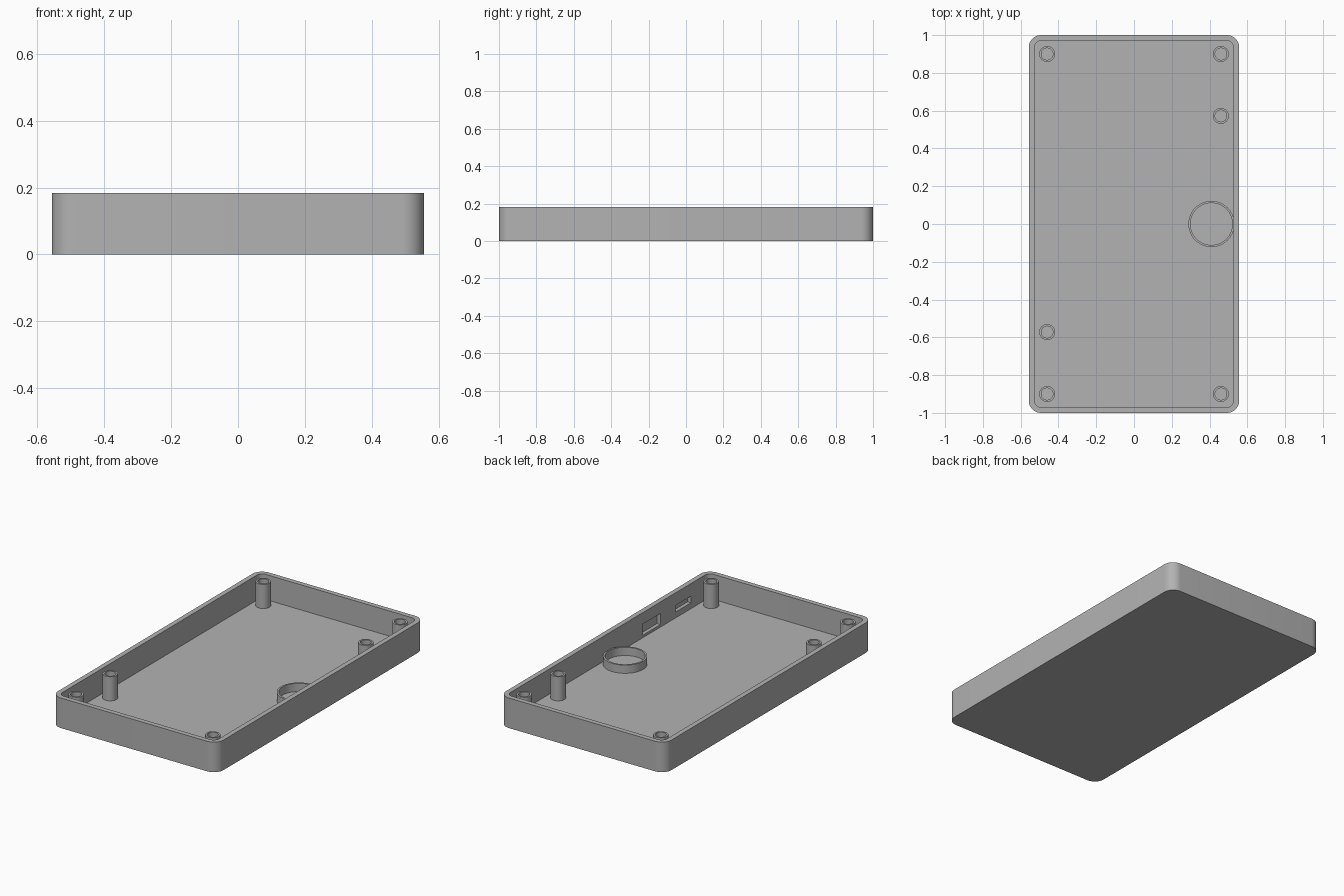
import bpy
import bmesh
from math import cos, sin, pi

cube = bpy.data.objects.get("Cube")
if cube:
    bpy.data.objects.remove(cube, do_unlink=True)

grey = bpy.data.materials.new("light grey plastic")
grey.use_nodes = True
GREY = (0.45, 0.45, 0.45, 1)
grey.diffuse_color = GREY
grey.node_tree.nodes["Principled BSDF"].inputs["Base Color"].default_value = GREY

HALF_X, HALF_Y, HEIGHT = 0.557, 1.0, 0.183
WALL, FLOOR = 0.03, 0.03
CORNER = 0.065


def finish(name, bm):
    bmesh.ops.recalc_face_normals(bm, faces=bm.faces)
    mesh = bpy.data.meshes.new(name)
    bm.to_mesh(mesh)
    bm.free()
    mesh.materials.append(grey)
    obj = bpy.data.objects.new(name, mesh)
    bpy.context.collection.objects.link(obj)
    return obj


def select(obj):
    bpy.ops.object.select_all(action='DESELECT')
    obj.select_set(True)
    bpy.context.view_layer.objects.active = obj


def smooth(obj):
    select(obj)
    bpy.ops.object.shade_smooth_by_angle(angle=pi / 6)


def rounded_block(name, hx, hy, r, z0, z1, steps=10):
    """Upright block with rounded vertical corners."""
    bm = bmesh.new()
    ring = []
    for q, (sx, sy) in enumerate([(1, 1), (-1, 1), (-1, -1), (1, -1)]):
        for i in range(steps + 1):
            a = (q + i / steps) * pi / 2
            ring.append(bm.verts.new((sx * (hx - r) + r * cos(a),
                                      sy * (hy - r) + r * sin(a), z0)))
    face = bm.faces.new(ring)
    up = bmesh.ops.extrude_face_region(bm, geom=[face])["geom"]
    for v in up:
        if isinstance(v, bmesh.types.BMVert):
            v.co.z = z1
    return finish(name, bm)


def box(name, x, y, z):
    """Box from three (low, high) ranges."""
    bm = bmesh.new()
    bmesh.ops.create_cube(bm, size=1)
    for v in bm.verts:
        v.co = [lo + (c + 0.5) * (hi - lo) for c, (lo, hi) in zip(v.co, (x, y, z))]
    return finish(name, bm)


def tube(name, x, y, r_out, r_in, z0, z1, sides):
    """Hollow upright cylinder."""
    bm = bmesh.new()
    section = [(r_out, z0), (r_out, z1), (r_in, z1), (r_in, z0)]
    rings = [[bm.verts.new((x + r * cos(2 * pi * i / sides),
                            y + r * sin(2 * pi * i / sides), z))
              for i in range(sides)] for r, z in section]
    for a, b in zip(rings, rings[1:] + rings[:1]):
        for i in range(sides):
            j = (i + 1) % sides
            bm.faces.new((a[i], a[j], b[j], b[i]))
    obj = finish(name, bm)
    smooth(obj)
    return obj


def cut(obj, cutter):
    cutter.hide_render = True
    mod = obj.modifiers.new("cut", 'BOOLEAN')
    mod.operation = 'DIFFERENCE'
    mod.solver = 'EXACT'
    mod.object = cutter
    select(obj)
    bpy.ops.object.modifier_apply(modifier=mod.name)
    bpy.data.objects.remove(cutter, do_unlink=True)


# Open tray: rounded block hollowed from above
tray = rounded_block("tray", HALF_X, HALF_Y, CORNER, 0, HEIGHT)
inner_x, inner_y = HALF_X - WALL, HALF_Y - WALL
cut(tray, rounded_block("cavity_cutter", inner_x, inner_y, CORNER - WALL,
                        FLOOR, HEIGHT + 0.1))

# Blind connector pockets in the inside of the +x wall
for y, z in (((-0.505, -0.335), (0.046, 0.113)),
             ((-0.80, -0.65), (0.066, 0.106))):
    cut(tray, box("pocket_cutter", (inner_x - 0.05, inner_x + 0.022), y, z))
smooth(tray)

# Screw posts: four corners and two intermediate ones
POST_X, POST_Y, MID_Y = 0.46, 0.90, 0.572
spots = [(sx * POST_X, sy * POST_Y) for sx in (-1, 1) for sy in (-1, 1)]
spots += [(POST_X, MID_Y), (-POST_X, -MID_Y)]
for n, (x, y) in enumerate(spots, 1):
    tube(f"screw_post_{n}", x, y, 0.042, 0.031, FLOOR - 0.005, 0.177, 32)

# Low round holder touching the +x wall
tube("round_holder", 0.41, 0, 0.122, 0.111, FLOOR - 0.005, 0.08, 64)
